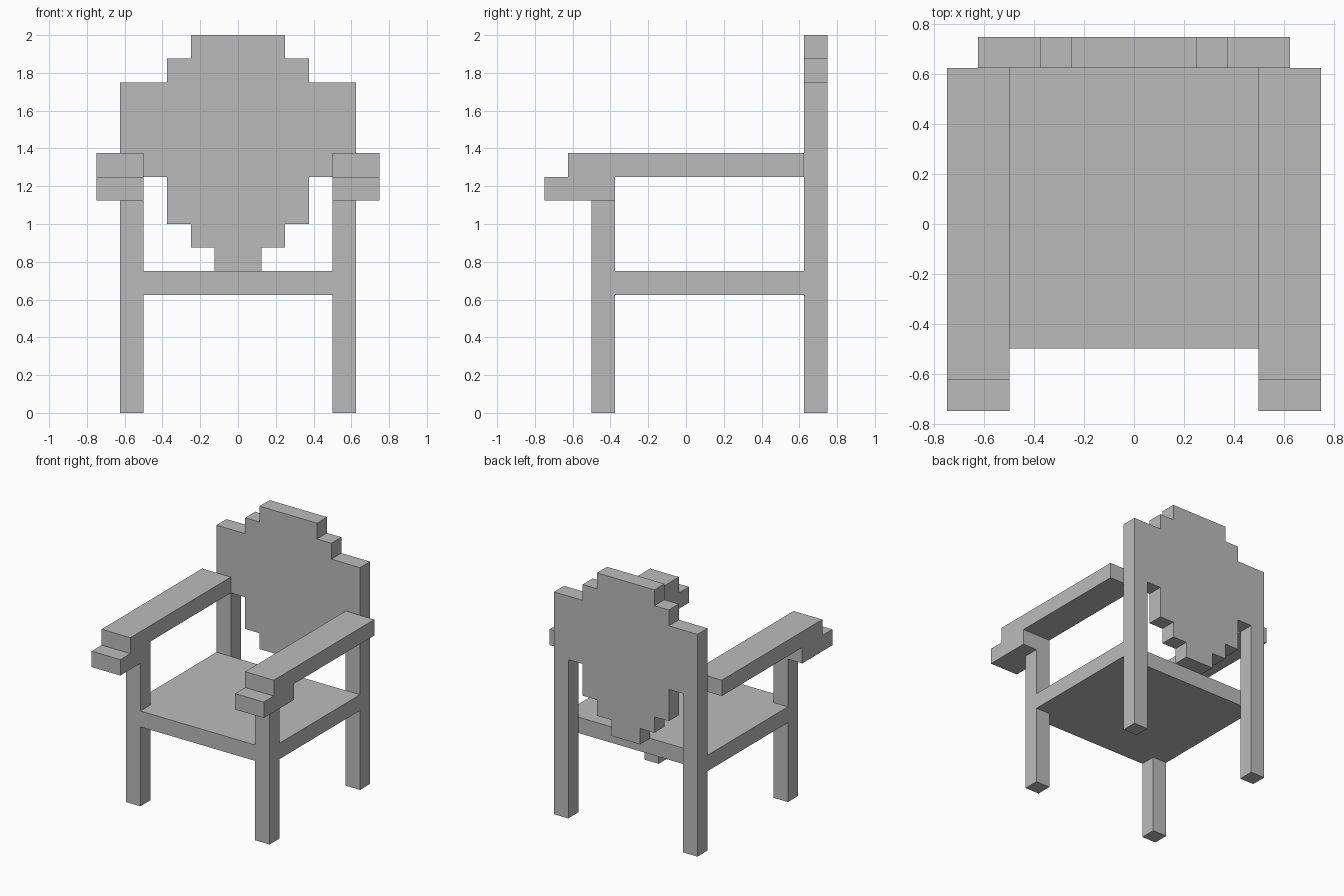
import bpy
import bmesh
from mathutils import Vector

if "Cube" in bpy.data.objects:
    bpy.data.objects.remove(bpy.data.objects["Cube"])

U = 0.125  # every part sits on this module

wood = bpy.data.materials.new("plain grey")
wood.diffuse_color = (0.5, 0.5, 0.5, 1.0)
wood.use_nodes = True
wood.node_tree.nodes["Principled BSDF"].inputs["Base Color"].default_value = wood.diffuse_color


def prism(name, outline, to_point, extrude):
    """Extrude a flat outline (in modules) along a vector (in modules)."""
    bm = bmesh.new()
    face = bm.faces.new([bm.verts.new(Vector(to_point(a, b)) * U) for a, b in outline])
    new = bmesh.ops.extrude_face_region(bm, geom=[face])["geom"]
    bmesh.ops.translate(bm, vec=Vector(extrude) * U,
                        verts=[g for g in new if isinstance(g, bmesh.types.BMVert)])
    bmesh.ops.recalc_face_normals(bm, faces=bm.faces)
    mesh = bpy.data.meshes.new(name)
    bm.to_mesh(mesh)
    bm.free()
    mesh.materials.append(wood)
    obj = bpy.data.objects.new(name, mesh)
    bpy.context.collection.objects.link(obj)
    return obj


def mirrored(half):
    """Complete a right-hand outline with its mirror image across x = 0."""
    return half + [(-x, v) for x, v in reversed(half)]


# Seat slab, notched at the front corners around the legs
seat_half = [(4, -4), (4, -3), (5, -3), (5, 5)]
prism("seat", mirrored(seat_half), lambda x, y: (x, y, 5), (0, 0, 1))

# Stepped round backrest with the rear legs in one outline
back_half = [(1, 6), (1, 7), (2, 7), (2, 8), (3, 8), (3, 10), (4, 10),
             (4, 0), (5, 0), (5, 14), (3, 14), (3, 15), (2, 15), (2, 16)]
prism("backrest_and_rear_legs", mirrored(back_half),
      lambda x, z: (x, 5, z), (0, 1, 0))

# Front legs and armrests with a dropped front grip
arm_profile = [(-6, 9), (-3, 9), (-3, 10), (5, 10), (5, 11), (-5, 11), (-5, 10), (-6, 10)]
leg_plan = [(4, -4), (5, -4), (5, -3), (4, -3)]
for side, s in (("left", -1), ("right", 1)):
    prism(f"front_leg_{side}", leg_plan, lambda x, y: (s * x, y, 0), (0, 0, 9))
    prism(f"armrest_{side}", arm_profile, lambda y, z: (s * 4, y, z), (s * 2, 0, 0))
